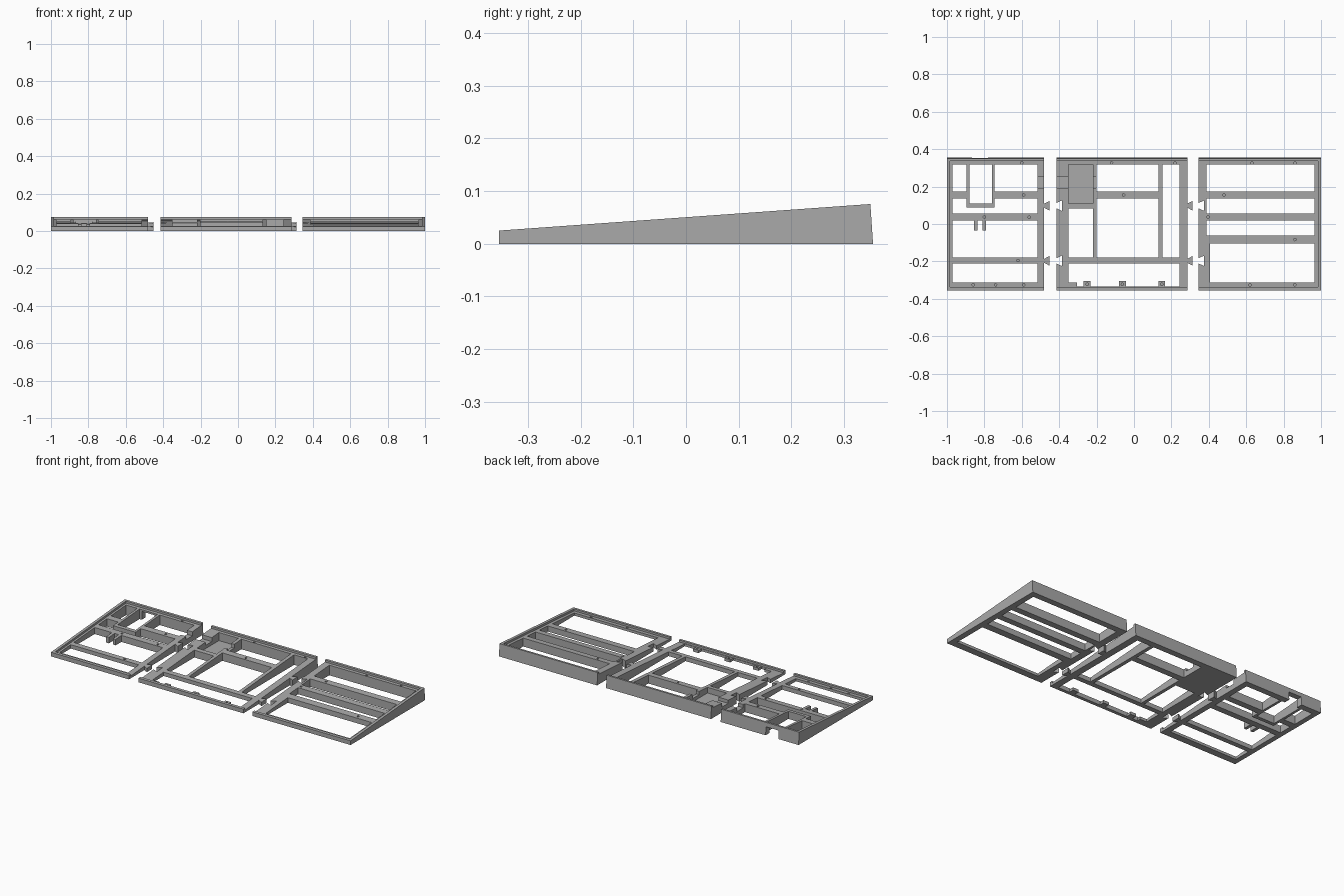
import bpy, bmesh
from math import cos, sin, pi

default = bpy.data.objects.get("Cube")
if default:
    bpy.data.objects.remove(default)

grey = bpy.data.materials.new("mid_grey")
grey.use_nodes = True
grey.diffuse_color = (0.4, 0.4, 0.4, 1)
grey.node_tree.nodes["Principled BSDF"].inputs["Base Color"].default_value = (0.4, 0.4, 0.4, 1)

FRONT, BACK = -0.355, 0.355


# Heights as functions of y: the top slopes up towards the back
def top(y):
    return 0.025 + (y - FRONT) * 0.071


def ledge(y):
    return top(y) - 0.012


def screw_floor(y):
    return ledge(y) - 0.01


def flat(z):
    return lambda y: z


UNDER, GROUND, ABOVE = flat(-0.1), flat(0), flat(0.2)


def prism(name, points, low, high):
    """Upright prism over an xy outline, between two height functions."""
    bm = bmesh.new()
    bottom = [bm.verts.new((x, y, low(y))) for x, y in points]
    upper = [bm.verts.new((x, y, high(y))) for x, y in points]
    bm.faces.new(bottom)
    bm.faces.new(upper)
    for i in range(len(points)):
        j = (i + 1) % len(points)
        bm.faces.new((bottom[i], bottom[j], upper[j], upper[i]))
    bmesh.ops.recalc_face_normals(bm, faces=bm.faces)
    mesh = bpy.data.meshes.new(name)
    bm.to_mesh(mesh)
    bm.free()
    mesh.materials.append(grey)
    obj = bpy.data.objects.new(name, mesh)
    bpy.context.scene.collection.objects.link(obj)
    return obj


def block(x0, x1, y0, y1, low=UNDER, high=ABOVE, name="helper"):
    return prism(name, [(x0, y0), (x1, y0), (x1, y1), (x0, y1)], low, high)


def combine(body, tool, operation):
    tool.hide_render = True
    mod = body.modifiers.new("combine", "BOOLEAN")
    mod.operation, mod.object, mod.solver = operation, tool, "EXACT"
    with bpy.context.temp_override(object=body, active_object=body, selected_objects=[body]):
        bpy.ops.object.modifier_apply(modifier=mod.name)
    bpy.data.objects.remove(tool)


def dovetail(x, y, grow, low, high):
    """Flared joint pin pointing to +x, narrow where it meets x."""
    a, b = 0.011 + grow, 0.025 + grow
    end = x + 0.027 + grow
    return prism("helper", [(x - 0.005, y - a), (x, y - a), (end, y - b),
                            (end, y + b), (x, y + a), (x - 0.005, y + a)], low, high)


def screw_hole(x, y):
    ring = [(x + 0.007 * cos(k * pi / 4), y + 0.007 * sin(k * pi / 4)) for k in range(8)]
    return prism("helper", ring, screw_floor, ABOVE)


def section(name, x0, x1, recess, cells, parts=(), pins=False, sockets=False, cuts=(), holes=()):
    body = block(x0, x1, FRONT, BACK, GROUND, top, name)
    for v in body.data.vertices:          # lean the back wall slightly
        if v.co.y > 0 and v.co.z > 0.01:
            v.co.y -= 0.005
    for cell in cells:
        combine(body, block(*cell), "DIFFERENCE")
    for part in parts:
        combine(body, block(*part, GROUND, top), "UNION")
    for y in (0.098, -0.197):
        if pins:
            combine(body, dovetail(x1, y, 0, GROUND, top), "UNION")
        if sockets:
            combine(body, dovetail(x0, y, 0.003, UNDER, ABOVE), "DIFFERENCE")
    # Recess for the top plate, leaving a thin outer lip
    combine(body, block(*recess, -0.338, 0.336, ledge, ABOVE), "DIFFERENCE")
    for cut in cuts:
        combine(body, block(*cut), "DIFFERENCE")
    for x, y in holes:
        combine(body, screw_hole(x, y), "DIFFERENCE")
    return body


# Shared rows between the cross ribs
REAR = (0.174, 0.318)
SECOND = (0.056, 0.136)
CHANNEL = (0.19, 0.25, flat(0.032), ABOVE)

# Left section: rear port box, cross ribs and two prongs
section(
    "left_section", -1.0, -0.48, (-0.983, -0.4),
    cells=[(-0.97, -0.515, *REAR), (-0.97, -0.515, *SECOND),
           (-0.97, -0.515, -0.18, 0.019), (-0.97, -0.515, -0.313, -0.21)],
    parts=[(-0.895, -0.745, 0.088, 0.33),
           (-0.855, -0.837, -0.035, 0.03), (-0.81, -0.792, -0.035, 0.03)],
    pins=True,
    cuts=[(-0.88, -0.76, 0.11, 0.318),
          (-0.865, -0.78, 0.3, 0.4, UNDER, flat(0.05)),
          (-0.53, -0.45, *CHANNEL)],
    holes=[(-0.59, 0.155), (-0.8, 0.037), (-0.56, 0.037), (-0.62, -0.195),
           (-0.86, -0.325), (-0.74, -0.325), (-0.59, -0.325), (-0.6, 0.327)])

# Middle section: tray, cable channel, lengthwise ribs and front tabs
section(
    "middle_section", -0.415, 0.285, (-0.5, 0.4),
    cells=[(-0.35, -0.22, 0.11, 0.318, flat(0.012), ABOVE), (-0.35, -0.22, -0.18, 0.083),
           (-0.2, 0.13, *REAR), (-0.2, 0.13, -0.18, 0.136),
           (0.152, 0.243, -0.18, 0.318), (-0.35, 0.243, -0.335, -0.21)],
    parts=[(x, x + 0.037, -0.345, -0.305) for x in (-0.27, -0.081, 0.13)]
    + [(-0.36, -0.305, -0.345, -0.313)],
    pins=True, sockets=True,
    cuts=[(-0.45, -0.19, *CHANNEL)],
    holes=[(-0.055, 0.155), (-0.12, 0.327), (0.22, 0.327),
           (-0.25, -0.322), (-0.062, -0.322), (0.149, -0.322)])

# Right section: three cross ribs
section(
    "right_section", 0.345, 1.0, (0.25, 0.983),
    cells=[(0.387, 0.965, *REAR), (0.387, 0.965, *SECOND),
           (0.387, 0.965, -0.061, 0.019), (0.405, 0.965, -0.313, -0.104)],
    sockets=True,
    holes=[(0.48, 0.155), (0.395, 0.037), (0.86, -0.083), (0.63, 0.327),
           (0.86, 0.327), (0.62, -0.325), (0.86, -0.325)])
